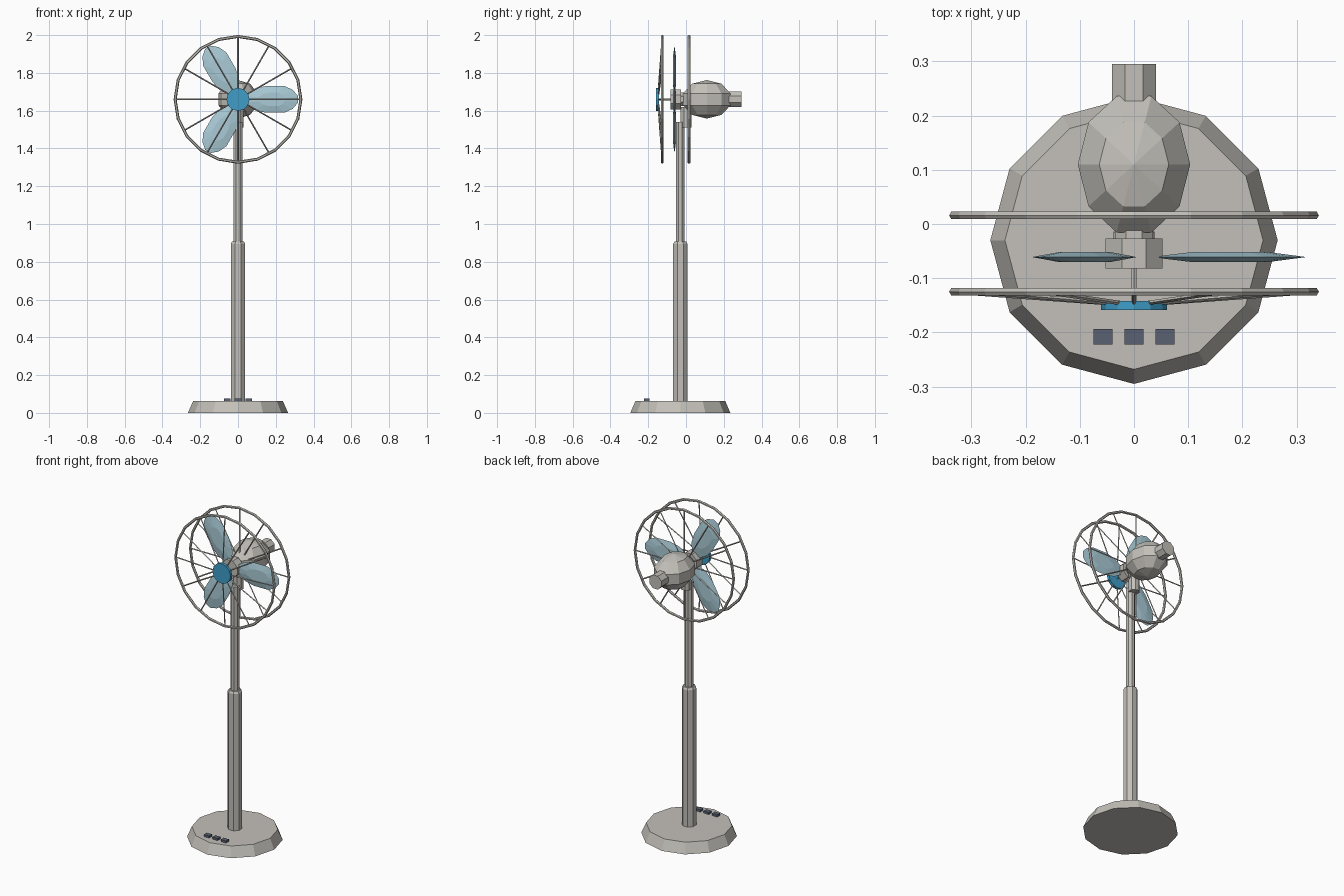
import bpy, bmesh
from math import pi, sin, cos, radians
from mathutils import Vector, Matrix

cube = bpy.data.objects.get("Cube")
if cube:
    bpy.data.objects.remove(cube, do_unlink=True)


def material(name, rgb):
    m = bpy.data.materials.new(name)
    m.use_nodes = True
    m.diffuse_color = (*rgb, 1)
    m.node_tree.nodes["Principled BSDF"].inputs["Base Color"].default_value = (*rgb, 1)
    return m


GREY = material("warm_grey", (0.55, 0.53, 0.49))
BLUE = material("badge_blue", (0.05, 0.34, 0.58))
PALE = material("pale_blue", (0.40, 0.60, 0.68))
DARK = material("button_slate", (0.10, 0.12, 0.17))

HUB_Z = 1.66        # height of the fan axis
POLE_Y = -0.03      # depth of the stand


def finish(bm, name, mat):
    bmesh.ops.recalc_face_normals(bm, faces=bm.faces)
    me = bpy.data.meshes.new(name)
    bm.to_mesh(me)
    bm.free()
    me.materials.append(mat)
    ob = bpy.data.objects.new(name, me)
    bpy.context.collection.objects.link(ob)
    return ob


def add_rod(bm, a, b, r1, r2, sides, turn=0.0):
    """Prism or cone frustum from point a to point b."""
    a, b = Vector(a), Vector(b)
    d = b - a
    m = (Matrix.Translation((a + b) / 2) @ d.to_track_quat('Z', 'Y').to_matrix().to_4x4()
         @ Matrix.Rotation(turn, 4, 'Z'))
    bmesh.ops.create_cone(bm, cap_ends=True, segments=sides, radius1=r1, radius2=r2,
                          depth=d.length, matrix=m)


def rod(name, a, b, r1, r2, sides, mat=GREY, turn=0.0):
    bm = bmesh.new()
    add_rod(bm, a, b, r1, r2, sides, turn)
    return finish(bm, name, mat)


def on_axis(y):
    return (0, y, HUB_Z)


# Stand: base, telescopic pole and neck
flat8 = pi / 8
rod("base", (0, POLE_Y, 0), (0, POLE_Y, 0.062), 0.265, 0.238, 12)
rod("lower_pole", (0, POLE_Y, 0.05), (0, POLE_Y, 0.895), 0.041, 0.041, 8, turn=flat8)
rod("pole_collar", (0, POLE_Y, 0.895), (0, POLE_Y, 0.907), 0.041, 0.034, 8, turn=flat8)
rod("upper_pole", (0, POLE_Y, 0.9), (0, POLE_Y, 1.54), 0.025, 0.025, 8, turn=flat8)
rod("neck", (0, 0, 1.51), (0, 0, 1.62), 0.031, 0.031, 8, turn=flat8)

# Control buttons
for i, side in enumerate(("right", "middle", "left")):
    bm = bmesh.new()
    bmesh.ops.create_cube(bm, size=1, matrix=Matrix.Translation(((i - 1) * 0.057, -0.208, 0.065))
                          @ Matrix.Diagonal((0.035, 0.028, 0.02, 1)))
    finish(bm, side + "_button", DARK)

# Motor housing with rear knob, shaft and hub
bm = bmesh.new()
bmesh.ops.create_uvsphere(bm, u_segments=10, v_segments=5, radius=1,
                          matrix=Matrix.Translation(on_axis(0.11))
                          @ Matrix.Diagonal((0.109, 0.139, 0.102, 1))
                          @ Matrix.Rotation(pi / 2, 4, 'Z'))
finish(bm, "motor_housing", GREY)
rod("rear_knob", on_axis(0.2), on_axis(0.295), 0.044, 0.044, 8, turn=flat8)
rod("motor_shaft", on_axis(0.03), on_axis(-0.03), 0.038, 0.038, 8, turn=flat8)
rod("blade_hub", on_axis(-0.027), on_axis(-0.082), 0.057, 0.057, 8, turn=flat8)
rod("axle", on_axis(-0.08), on_axis(-0.145), 0.005, 0.005, 6)
rod("front_badge", on_axis(-0.142), on_axis(-0.159), 0.061, 0.061, 12, BLUE)

# Blades: leaf outline with a domed centre on both faces
HALF = [(0.03, 0.02), (0.09, 0.058), (0.15, 0.071), (0.245, 0.071), (0.29, 0.05), (0.318, 0.017)]
OUTLINE = HALF + [(u, -v) for u, v in reversed(HALF)]
for k in range(3):
    bm = bmesh.new()
    spin = Matrix.Translation(on_axis(-0.061)) @ Matrix.Rotation(radians(120 * k), 4, 'Y')

    def loop(scale, y):
        return [bm.verts.new(spin @ Vector((0.18 + (u - 0.18) * scale, y, v * scale)))
                for u, v in OUTLINE]

    rim = loop(1, 0)
    for y in (-0.009, 0.009):
        dome = loop(0.5, y)
        bm.faces.new(dome)
        for i in range(len(rim)):
            j = (i + 1) % len(rim)
            bm.faces.new((rim[i], rim[j], dome[j], dome[i]))
    finish(bm, f"blade_{k + 1}", PALE)


# Guards: a faceted ring and twelve spokes each
def guard(name, ring_y, centre_y):
    bm = bmesh.new()
    sides, tube, radius = 20, 6, 0.333
    rows = []
    for i in range(sides):
        a = 2 * pi * i / sides
        rows.append([])
        for j in range(tube):
            t = 2 * pi * j / tube
            r = radius + 0.008 * cos(t)
            rows[i].append(bm.verts.new((r * cos(a), ring_y + 0.008 * sin(t),
                                         HUB_Z + r * sin(a))))
    for i in range(sides):
        a, b = rows[i], rows[(i + 1) % sides]
        for j in range(tube):
            n = (j + 1) % tube
            bm.faces.new((a[j], b[j], b[n], a[n]))
    finish(bm, name + "_ring", GREY)
    bm = bmesh.new()
    for i in range(12):
        a = pi * i / 6
        add_rod(bm, (0.02 * cos(a), centre_y, HUB_Z + 0.02 * sin(a)),
                (radius * cos(a), ring_y, HUB_Z + radius * sin(a)), 0.004, 0.004, 4)
    finish(bm, name + "_spokes", GREY)


guard("front_guard", -0.125, -0.148)
guard("rear_guard", 0.016, 0.016)
